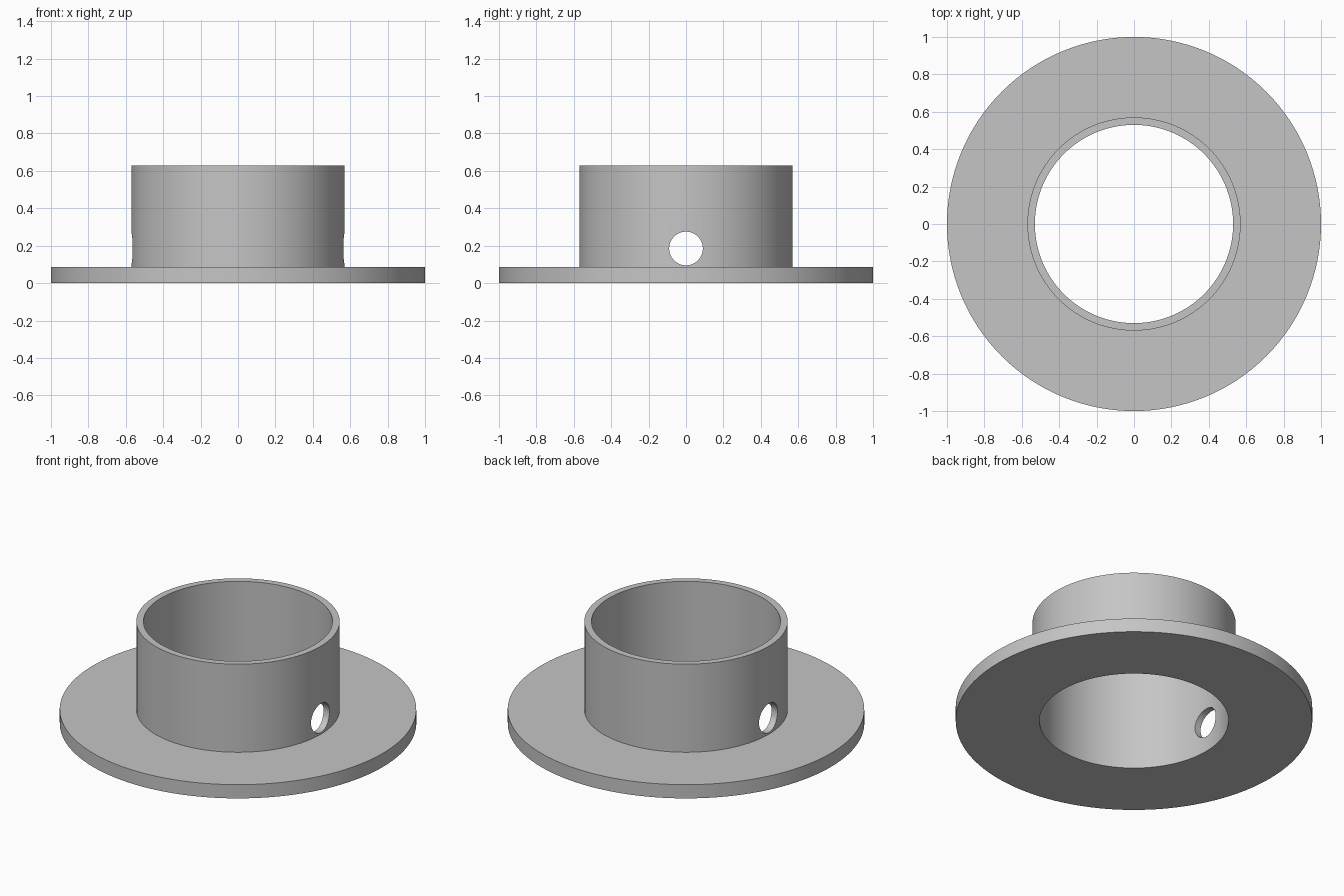
import bpy, bmesh, math

cube = bpy.data.objects.get("Cube")
if cube:
    bpy.data.objects.remove(cube, do_unlink=True)

SEGMENTS = 128
OUTER, TUBE, BORE = 1.0, 0.57, 0.53
FLANGE_TOP, TUBE_TOP = 0.085, 0.63
HOLE_RADIUS, HOLE_Z = 0.09, 0.185

grey = bpy.data.materials.new("light grey")
grey.use_nodes = True
color = (0.56, 0.56, 0.56, 1)
grey.diffuse_color = color
grey.node_tree.nodes["Principled BSDF"].inputs["Base Color"].default_value = color


def lathe(name, profile):
    """Spin a closed (radius, z) profile around the z axis."""
    bm = bmesh.new()
    verts = [bm.verts.new((r, 0, z)) for r, z in profile]
    edges = [bm.edges.new((v, verts[i - 1])) for i, v in enumerate(verts)]
    bmesh.ops.spin(bm, geom=verts + edges, cent=(0, 0, 0), axis=(0, 0, 1),
                   angle=math.tau, steps=SEGMENTS, use_merge=True)
    bmesh.ops.remove_doubles(bm, verts=bm.verts, dist=1e-4)
    bmesh.ops.recalc_face_normals(bm, faces=bm.faces)
    mesh = bpy.data.meshes.new(name)
    bm.to_mesh(mesh)
    bm.free()
    obj = bpy.data.objects.new(name, mesh)
    bpy.context.collection.objects.link(obj)
    mesh.materials.append(grey)
    return obj


# Flange and tube as one turned part
collar = lathe("flanged_collar", [
    (BORE, 0), (OUTER, 0), (OUTER, FLANGE_TOP),
    (TUBE, FLANGE_TOP), (TUBE, TUBE_TOP), (BORE, TUBE_TOP)])

# Cross hole drilled through both walls
bpy.ops.mesh.primitive_cylinder_add(
    vertices=64, radius=HOLE_RADIUS, depth=2 * OUTER,
    location=(0, 0, HOLE_Z), rotation=(0, math.pi / 2, 0))
drill = bpy.context.object
drill.name = "hole_cutter"
drill.hide_render = True
drill.data.materials.append(grey)

cut = collar.modifiers.new("cross_hole", 'BOOLEAN')
cut.operation = 'DIFFERENCE'
cut.solver = 'EXACT'
cut.object = drill

bpy.ops.object.select_all(action='DESELECT')
collar.select_set(True)
bpy.context.view_layer.objects.active = collar
bpy.ops.object.modifier_apply(modifier=cut.name)
bpy.data.objects.remove(drill, do_unlink=True)

# Smooth walls with crisp rims
bpy.ops.object.shade_smooth_by_angle(angle=math.radians(30))
